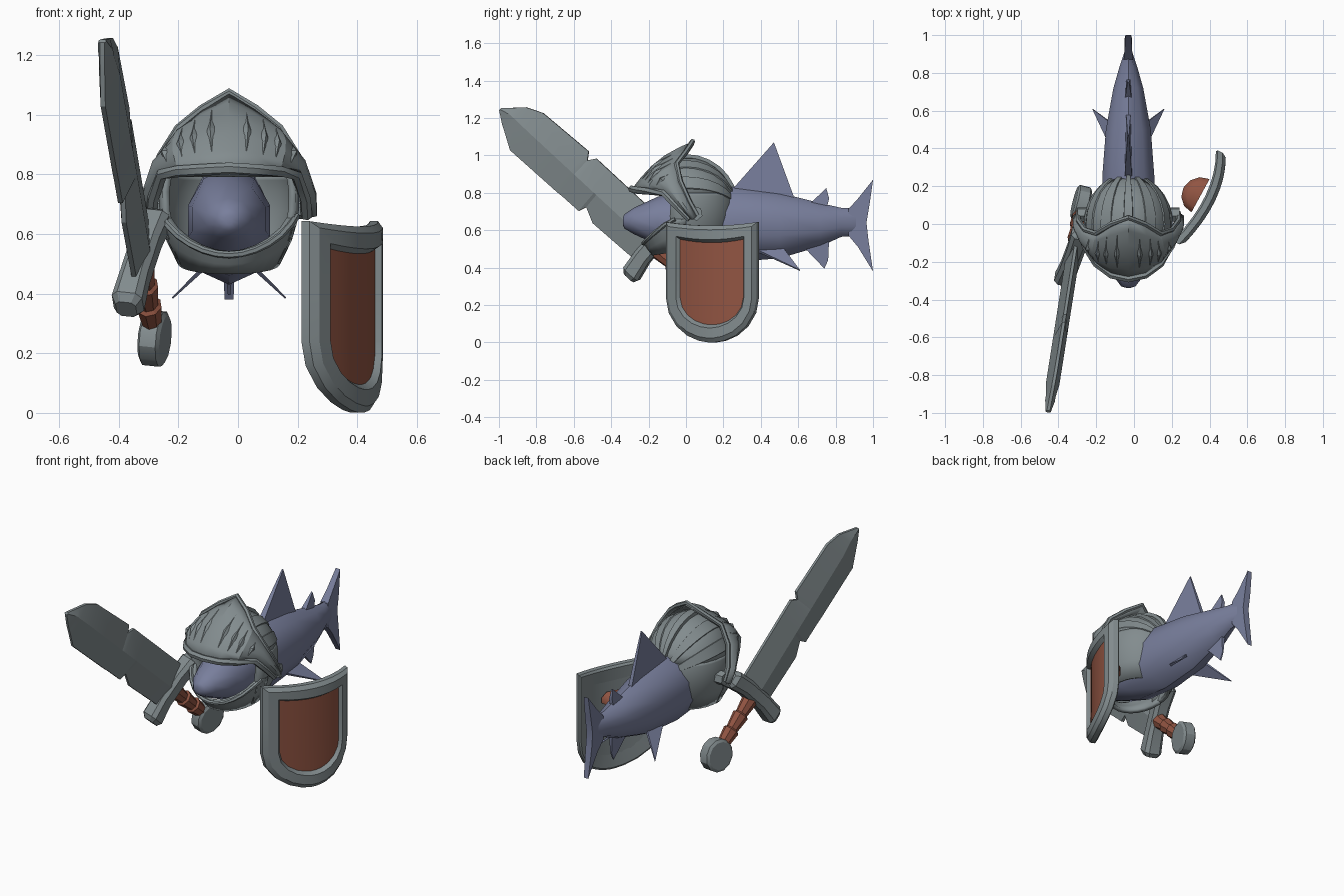
import bpy, bmesh, math
from mathutils import Vector as V

if "Cube" in bpy.data.objects:
    bpy.data.objects.remove(bpy.data.objects["Cube"])

CX = -0.03   # centre line of fish and helmet


def material(name, rgb):
    m = bpy.data.materials.new(name)
    m.diffuse_color = (*rgb, 1)
    m.use_nodes = True
    m.node_tree.nodes["Principled BSDF"].inputs["Base Color"].default_value = m.diffuse_color
    return m


STEEL = material("steel grey", (0.225, 0.262, 0.272))
SCALE = material("fish blue", (0.19, 0.212, 0.335))
LEATHER = material("leather brown", (0.285, 0.09, 0.055))


def make(name, verts, faces, mat, angle=30, solid=0.0):
    bm = bmesh.new()
    vs = [bm.verts.new(v) for v in verts]
    for f in faces:
        bm.faces.new([vs[i] for i in f])
    bmesh.ops.remove_doubles(bm, verts=bm.verts, dist=0.0005)
    bmesh.ops.recalc_face_normals(bm, faces=bm.faces)
    me = bpy.data.meshes.new(name)
    bm.to_mesh(me)
    bm.free()
    me.materials.append(mat)
    me.shade_smooth()
    me.set_sharp_from_angle(angle=math.radians(angle))
    ob = bpy.data.objects.new(name, me)
    bpy.context.collection.objects.link(ob)
    if solid:
        s = ob.modifiers.new("thickness", 'SOLIDIFY')
        s.thickness, s.offset = solid, -1
    return ob


def loft(name, rings, mat, angle=30, closed=True, caps=True, solid=0.0):
    n = len(rings[0])
    verts = [p for r in rings for p in r]
    faces = [(j*n + i, j*n + (i+1) % n, (j+1)*n + (i+1) % n, (j+1)*n + i)
             for j in range(len(rings)-1) for i in range(n if closed else n-1)]
    if caps and closed:
        faces += [tuple(range(n)), tuple(range((len(rings)-1)*n, len(rings)*n))]
    return make(name, verts, faces, mat, angle, solid)


def plate(name, pts, halves, normal, mat):
    # flat fin whose thickness varies per outline point
    nrm = V(normal).normalized()
    return loft(name, [[V(p) - nrm*h for p, h in zip(pts, halves)],
                       [V(p) + nrm*h for p, h in zip(pts, halves)]], mat)


def tube(name, pts, radius, mat):
    # six sided bar along a path
    rings = []
    for i, p in enumerate(pts):
        d = (pts[min(i+1, len(pts)-1)] - pts[max(i-1, 0)]).normalized()
        a = d.cross(V((0.3, 1, 0.2))).normalized()
        b = d.cross(a)
        rings.append([p + radius*(a*math.cos(k*math.pi/3) + b*math.sin(k*math.pi/3)) for k in range(6)])
    return loft(name, rings, mat, 50)


# ---- fish body: y, belly, back, half width
rings = []
for y, lo, hi, w in [(-.338, .63, .665, .012), (-.33, .61, .685, .04), (-.28, .58, .72, .08),
                     (-.15, .52, .78, .13), (0, .46, .82, .145), (.25, .43, .835, .145),
                     (.5, .45, .80, .125), (.72, .515, .745, .083), (.83, .565, .72, .05),
                     (.91, .57, .72, .022)]:
    zc, h = (lo+hi)/2, (hi-lo)/2
    rings.append([V((CX + w*math.sin(k*math.pi/5), y, zc + h*math.cos(k*math.pi/5))) for k in range(10)])
loft("fish_body", rings, SCALE, 40)

# ---- fins
for name, pts, hs in [
    ("tail_fin", [(.87, .57), (.92, .51), (1, .38), (.975, .55), (.965, .64), (.98, .73),
                  (1, .87), (.92, .77), (.87, .715)], [.025, .02, .015, .02, .02, .02, .015, .02, .025]),
    ("dorsal_fin", [(.24, .81), (.47, 1.07), (.58, .77)], [.02, .004, .012]),
    ("rear_dorsal_fin", [(.66, .74), (.75, .825), (.765, .77), (.75, .71)], [.018, .004, .01, .012]),
    ("anal_fin", [(.63, .51), (.74, .395), (.76, .44), (.765, .55)], [.015, .004, .004, .012])]:
    plate(name, [(CX, y, z) for y, z in pts], hs, (1, 0, 0), SCALE)
for s in (-1, 1):
    plate("side_fin", [(CX + s*.07, .36, .50), (CX + s*.19, .61, .385), (CX + s*.07, .52, .50)],
          [.008, .003, .008], (s*.6, 0, .8), SCALE)


# ---- helmet shell: azimuth a is 0 at the front
def shell(a, z):
    if z >= .72:
        e = math.sqrt(max(0, 1 - ((z-.72)/.27)**2))
    else:
        e = 1 - .35*((.72-z)/.25)**2
    y = -math.cos(a)
    ry = .265 if (y > 0 or z > .72) else .285
    return V((CX + .237*e*math.sin(a), y*ry*e, z))


def shell_patch(name, a0, a1, n, lo, hi, rows):
    az = [math.radians(a0 + (a1-a0)*i/n) for i in range(n+1)]
    loft(name, [[shell(a, lo(a) + (hi(a)-lo(a))*math.sin(j/rows*math.pi/2)) for a in az]
                for j in range(rows+1)], STEEL, 40, closed=False, solid=.025)


shell_patch("helmet_dome", 0, 360, 24, lambda a: .80, lambda a: .99, 6)
shell_patch("helmet_back", 72, 288, 16, lambda a: .50, lambda a: .80, 5)
jaw_top = lambda a: .53 + .13*min(1, abs(a)/1.3)**2
shell_patch("helmet_jaw", -90, 90, 12, lambda a: .465 + .03*(a/1.57)**2, jaw_top, 3)
tube("jaw_rim", [shell(a, jaw_top(a)) for a in [math.radians(-78 + 13*i) for i in range(13)]], .012, STEEL)


# ---- crest and ribs running from front to back over the dome
def rib(name, tilt, half, height):
    rings = []
    for i in range(9):
        p = math.radians(12 + 13*i)

        def at(off, k):
            t = math.radians(tilt) + off
            return V((CX + (.237+k)*math.sin(t)*math.sin(p), (.265+k)*math.cos(p),
                      .72 + (.27+k)*math.cos(t)*math.sin(p)))
        rings.append([at(-half, -.015), at(-half*.75, height), at(half*.75, height), at(half, -.015)])
    loft(name, rings, STEEL)


rib("crest", 0, .12, .018)
for s in (-1, 1):
    rib("dome_rib", s*30, .17, .006)
    rib("dome_rib", s*60, .17, .006)

# ---- raised visor: right half of each rim, mirrored
UP = [(0, .035, 1.075), (.09, 0, 1.02), (.17, -.05, .955), (.23, -.03, .86), (.265, .02, .75), (.265, .06, .68)]
LOW = [(0, -.29, .82), (.09, -.27, .815), (.17, -.21, .81), (.225, -.12, .80), (.255, -.04, .72), (.26, .02, .66)]


def both(half):
    return [V((CX - x, y, z)) for x, y, z in half[:0:-1]] + [V((CX + x, y, z)) for x, y, z in half]


up, low = both(UP), both(LOW)


def visor(i, u):
    k = min(int(i), len(up)-2)
    f = i - k
    p = up[k].lerp(up[k+1], f).lerp(low[k].lerp(low[k+1], f), u)
    out = (p - V((CX, .05, .75))).normalized()
    return p + out*.035*math.sin(math.pi*u)


loft("visor", [[visor(i, u/5) for i in range(len(up))] for u in range(6)], STEEL, 30, closed=False, solid=.02)
tube("visor_upper_rim", up, .014, STEEL)
tube("visor_lower_rim", low, .02, STEEL)
# visor slits as lens shaped ridges
for i in (2.6, 3.3, 3.8, 4.4, 5.6, 6.2, 6.7, 7.4):
    a, b, c = visor(i, .2), visor(i, .78), visor(i, .52)
    l, r = visor(i-.13, .52), visor(i+.13, .52)
    out = (r-l).cross(a-b).normalized()
    if out.y > 0:
        out = -out
    make("visor_slit", [a, r, b, l, c + out*.012, c - out*.01],
         [(0, 1, 4), (1, 2, 4), (2, 3, 4), (3, 0, 4), (1, 0, 5), (2, 1, 5), (3, 2, 5), (0, 3, 5)], STEEL, 10)
for s in (-1, 1):
    tube("visor_pivot", [V((CX + s*.22, .05, .69)), V((CX + s*.27, .05, .69))], .04, STEEL)

# ---- sword, in its own frame: along, wide, thick
POMMEL = V((-.28, .11, .25))
AX = V((-.17, -1.08, 1.0)).normalized()


def sword_frame(lean):
    w = V((lean, .68, .73))
    w = (w - AX*w.dot(AX)).normalized()
    n = AX.cross(w)
    return lambda s, a=0, t=0: POMMEL + AX*s + w*a + n*t


bl, sw = sword_frame(.16), sword_frame(.25)
rings = []
for s, lo, hi in [(.40, -.12, .14), (.717, -.13, .14), (.80, -.09, .14), (.817, -.133, .14),
                  (.934, -.135, .14), (.963, -.137, .10), (.99, -.138, .14), (1.31, -.144, .125),
                  (1.40, -.09, .085), (1.435, -.07, .05), (1.497, -.025, -.01)]:
    t = .036 if s < 1.38 else .026 if s < 1.45 else .014
    m = 0 if s < 1.45 else -.018
    rings.append([bl(s, lo, -.008), bl(s, m, -t), bl(s, hi, -.008), bl(s, hi, .008), bl(s, m, t), bl(s, lo, .008)])
loft("blade", rings, STEEL, 15)

# cross guard, thicker towards drooping ends
loft("guard", [[sw(.40 - .02*(abs(w)/.2)**2 + a*k, w, b*k) for a, b in
                [(-.05, -.03), (-.03, -.05), (.03, -.05), (.05, -.03),
                 (.05, .03), (.03, .05), (-.03, .05), (-.05, .03)]]
               for w, k in [(-.215, .7), (-.19, 1.05), (-.08, .95), (.08, .95), (.19, 1.05), (.215, .7)]], STEEL)

# wrapped grip: each wrap flares upward
rings = []
for k in range(3):
    for s, r in [(.07 + k*.1, .036), (.16 + k*.1, .048)]:
        rings.append([sw(s, r*math.cos(a*math.pi/4), r*.9*math.sin(a*math.pi/4)) for a in range(8)])
loft("grip", rings, LEATHER, 20)

# disc pommel
loft("pommel", [[sw(r*math.cos(a*math.pi/6), r*math.sin(a*math.pi/6), t) for a in range(12)]
                for t, r in [(-.038, .08), (-.028, .095), (.028, .095), (.038, .08)]], STEEL)

# ---- shield: curved U shape
OUT = V((.9, -.43, 0))
COLS = 8


def shield_grid(d, off):
    h, top, rad = .24 - d, .625 - d*1.25, .24 - d*1.3
    zs = [top, .42, .24] + [.24 - rad*math.sin(math.radians(a)) for a in (20, 40, 58, 74, 86)]
    grid = []
    for j, z in enumerate(zs):
        half = h*math.sqrt(max(0, 1 - max(0, (.24-z)/rad)**2))
        row = []
        for k in range(COLS+1):
            u = k/COLS*2 - 1
            v = half*u
            zz = z + (.018*u*u if j == 0 else 0)
            row.append(V((.415 + .479*v - 1.05*v*v, .135 + v*1.01, zz)) + OUT*off)
        grid.append(row)
    return grid


def edge(g):
    return g[0] + [r[-1] for r in g[1:-1]] + g[-1][::-1] + [r[0] for r in g[-2:0:-1]]


loft("shield_rim", [edge(shield_grid(d, o)) for d, o in
                    [(.07, -.035), (.01, -.04), (0, -.03), (0, 0), (.018, .018), (.06, .018), (.074, -.008)]],
     STEEL, 30, caps=False)
loft("shield_panel", shield_grid(.07, -.006), LEATHER, 40, closed=False)
loft("shield_back", shield_grid(.06, -.035), STEEL, 40, closed=False)

# rounded arm strap behind the shield
loft("arm_strap", [[V((.352, .15, z)) + V((.48, .88, 0))*r*math.cos(a*math.pi/6)
                    - OUT*r*math.sin(a*math.pi/6) for a in range(7)]
                   for z, r in [(.42, .07), (.43, .10), (.46, .10), (.49, .07)]], LEATHER, 60)
